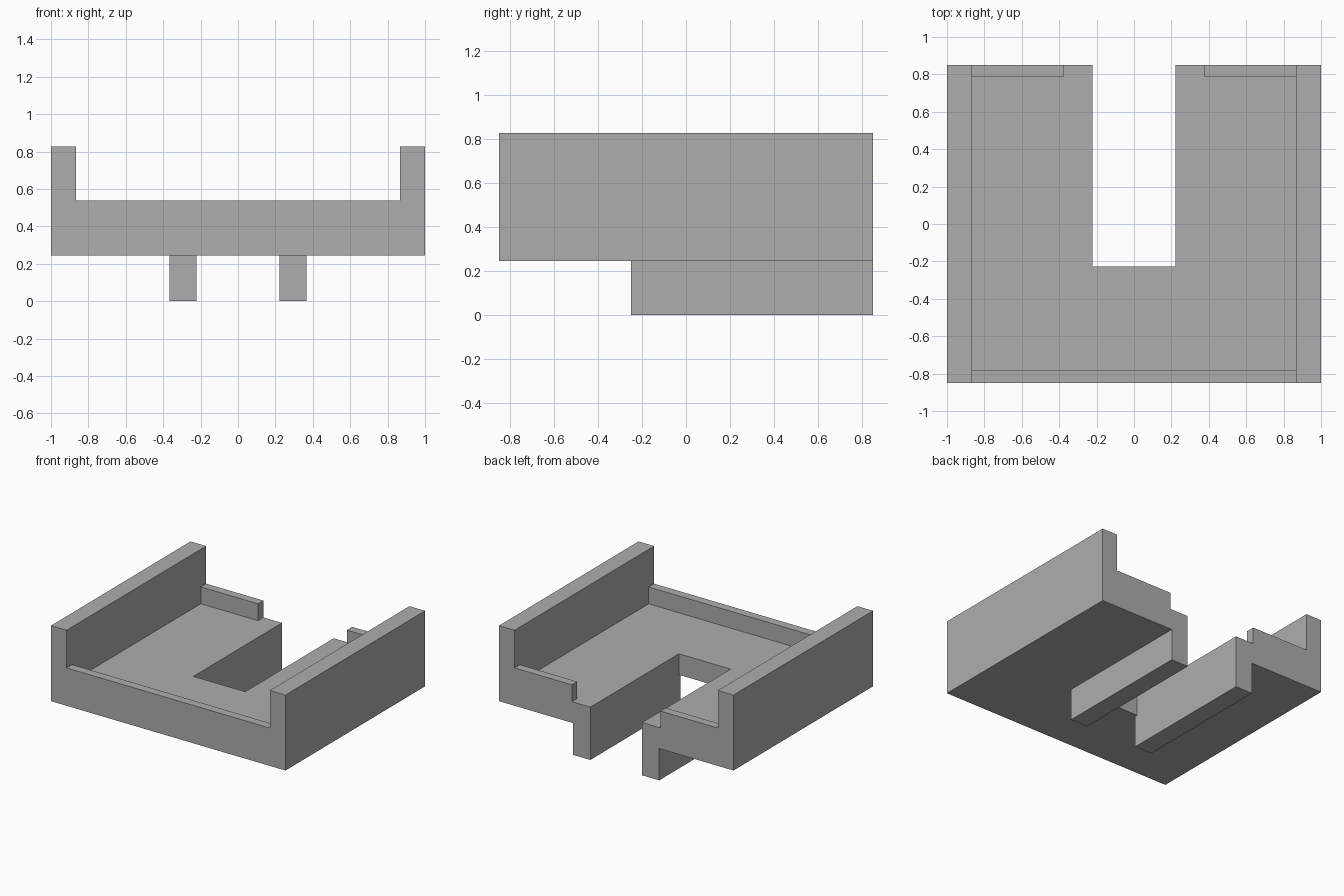
import bpy
import bmesh

cube = bpy.data.objects.get("Cube")
if cube:
    bpy.data.objects.remove(cube, do_unlink=True)

grey = bpy.data.materials.new("plain grey")
grey.use_nodes = True
colour = (0.42, 0.42, 0.42, 1)
grey.diffuse_color = colour
grey.node_tree.nodes["Principled BSDF"].inputs["Base Color"].default_value = colour

# Main levels and plan positions
BACK, FRONT = 0.85, -0.85
BASE, FLOOR, LIP, TOP = 0.245, 0.407, 0.537, 0.827
WALL_IN = 0.867
SLOT, SLOT_FRONT = 0.221, -0.228
RAIL_OUT, RAIL_FRONT = 0.367, -0.25


def prism(name, outline, z0, z1):
    """Extrude a plan outline between two heights."""
    bm = bmesh.new()
    face = bm.faces.new([bm.verts.new((x, y, z0)) for x, y in outline])
    top = bmesh.ops.extrude_face_region(bm, geom=[face])["geom"]
    for v in top:
        if isinstance(v, bmesh.types.BMVert):
            v.co.z = z1
    bmesh.ops.recalc_face_normals(bm, faces=bm.faces)
    mesh = bpy.data.meshes.new(name)
    bm.to_mesh(mesh)
    bm.free()
    mesh.materials.append(grey)
    obj = bpy.data.objects.new(name, mesh)
    bpy.context.scene.collection.objects.link(obj)
    return obj


def box(name, x0, x1, y0, y1, z0, z1):
    return prism(name, [(x0, y0), (x1, y0), (x1, y1), (x0, y1)], z0, z1)


# Deck with a slot open to the back
tray = prism("tray", [(-1, FRONT), (1, FRONT), (1, BACK), (SLOT, BACK),
                      (SLOT, SLOT_FRONT), (-SLOT, SLOT_FRONT),
                      (-SLOT, BACK), (-1, BACK)], BASE, FLOOR)

# Front lip, then the mirrored side walls, back lips and under-rails
parts = [box("front_lip", -1, 1, FRONT, -0.783, BASE, LIP)]
for side, s in (("left", 1), ("right", -1)):
    def pair(name, a, b, *rest):
        x0, x1 = sorted((s * a, s * b))
        parts.append(box(f"{side}_{name}", x0, x1, *rest))

    pair("wall", WALL_IN, 1, FRONT, BACK, BASE, TOP)
    pair("back_lip", 0.378, 1, 0.785, BACK, BASE, LIP)
    pair("rail", SLOT, RAIL_OUT, RAIL_FRONT, BACK, 0, FLOOR)

# Weld every part into one solid
for part in parts:
    mod = tray.modifiers.new(part.name, "BOOLEAN")
    mod.operation = "UNION"
    mod.solver = "EXACT"
    mod.object = part
    part.hide_render = True

bpy.context.view_layer.update()
solid = bpy.data.meshes.new_from_object(
    tray.evaluated_get(bpy.context.evaluated_depsgraph_get()))
tray.modifiers.clear()
tray.data = solid
for part in parts:
    bpy.data.objects.remove(part, do_unlink=True)

# Merge leftover flat seams
bm = bmesh.new()
bm.from_mesh(solid)
bmesh.ops.remove_doubles(bm, verts=bm.verts, dist=0.0005)
bmesh.ops.dissolve_limit(bm, angle_limit=0.01, verts=bm.verts, edges=bm.edges)
bm.to_mesh(solid)
bm.free()
